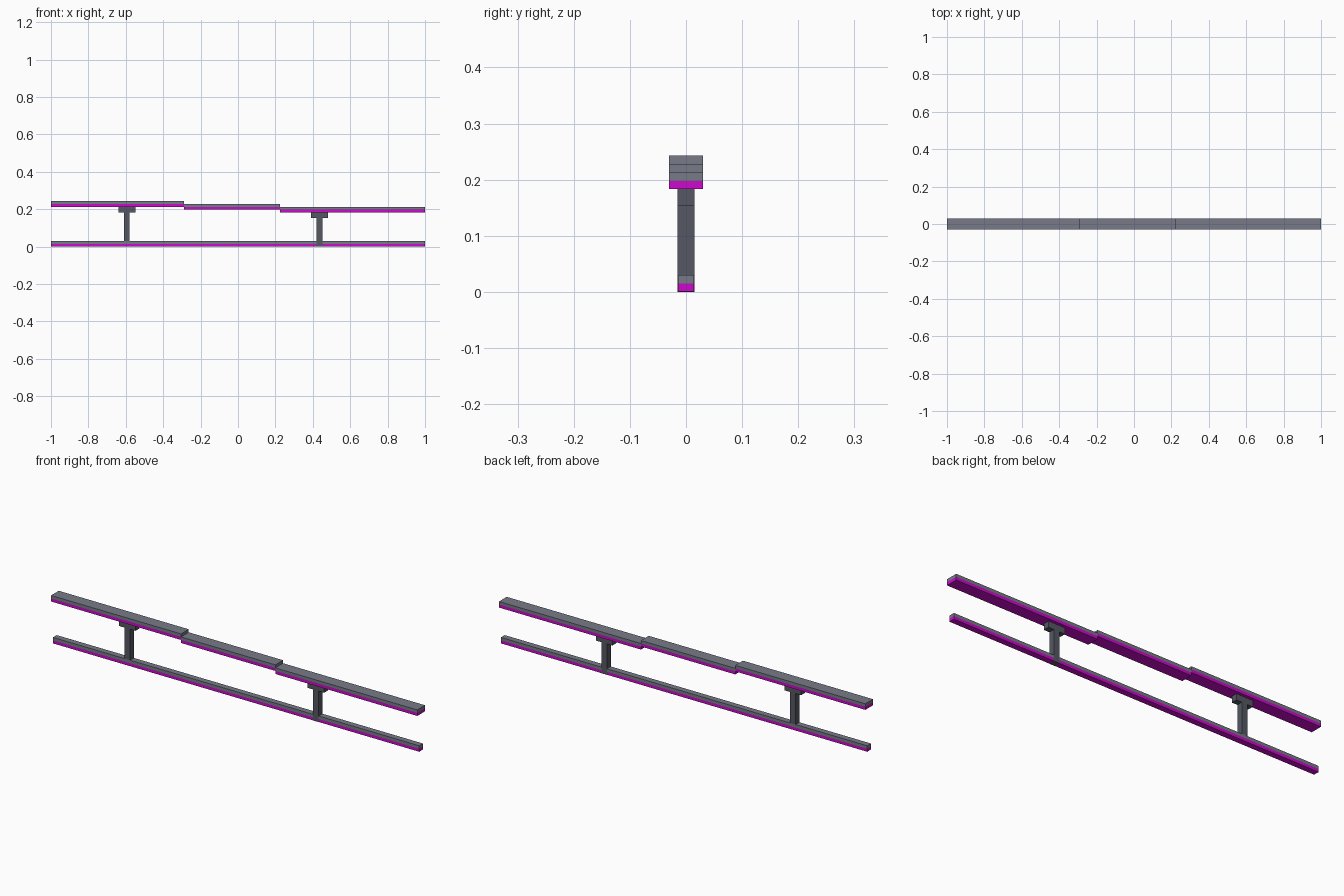
import bpy
import bmesh

cube = bpy.data.objects.get("Cube")
if cube:
    bpy.data.objects.remove(cube, do_unlink=True)


def make_material(name, rgb):
    mat = bpy.data.materials.new(name)
    mat.use_nodes = True
    mat.diffuse_color = (*rgb, 1)
    mat.node_tree.nodes["Principled BSDF"].inputs["Base Color"].default_value = (*rgb, 1)
    return mat


GREY = make_material("steel grey", (0.185, 0.195, 0.245))
DARK = make_material("dark grey", (0.09, 0.098, 0.122))
MAGENTA = make_material("magenta", (0.6, 0.003, 0.6))


def add_box(name, x0, x1, half_y, z0, z1, mats, split=None):
    """Box; with split, faces below that height take the second material."""
    bm = bmesh.new()
    bmesh.ops.create_cube(bm, size=1)
    for v in bm.verts:
        v.co = (x1 if v.co.x > 0 else x0,
                half_y if v.co.y > 0 else -half_y,
                z1 if v.co.z > 0 else z0)
    if split is not None:
        geom = bm.verts[:] + bm.edges[:] + bm.faces[:]
        bmesh.ops.bisect_plane(bm, geom=geom, plane_co=(0, 0, split), plane_no=(0, 0, 1))
        for f in bm.faces:
            f.material_index = int(f.calc_center_median().z < split)
    mesh = bpy.data.meshes.new(name)
    bm.to_mesh(mesh)
    bm.free()
    for m in mats:
        mesh.materials.append(m)
    obj = bpy.data.objects.new(name, mesh)
    bpy.context.collection.objects.link(obj)
    return obj


# Stepped upper beams, magenta lower half
T = 0.03
for name, x0, x1, z0 in (("upper_beam_right", -1.0, -0.29, 0.213),
                         ("upper_beam_middle", -0.29, 0.225, 0.198),
                         ("upper_beam_left", 0.225, 1.0, 0.183)):
    add_box(name, x0, x1, 0.03, z0, z0 + T, (GREY, MAGENTA), z0 + T / 2)

# Lower rail, magenta lower half
add_box("lower_rail", -1.0, 1.0, 0.0147, 0.0004, T, (GREY, MAGENTA), T / 2)

# Posts with wider caps carrying the beams
for side, x, z0, top in (("right", -0.594, 0.03, 0.213),
                         ("left", 0.436, 0.0, 0.183)):
    add_box("post_" + side, x - 0.015, x + 0.015, 0.015, z0, top - T, (DARK,))
    add_box("post_cap_" + side, x - 0.045, x + 0.045, 0.015, top - T, top, (DARK,))
